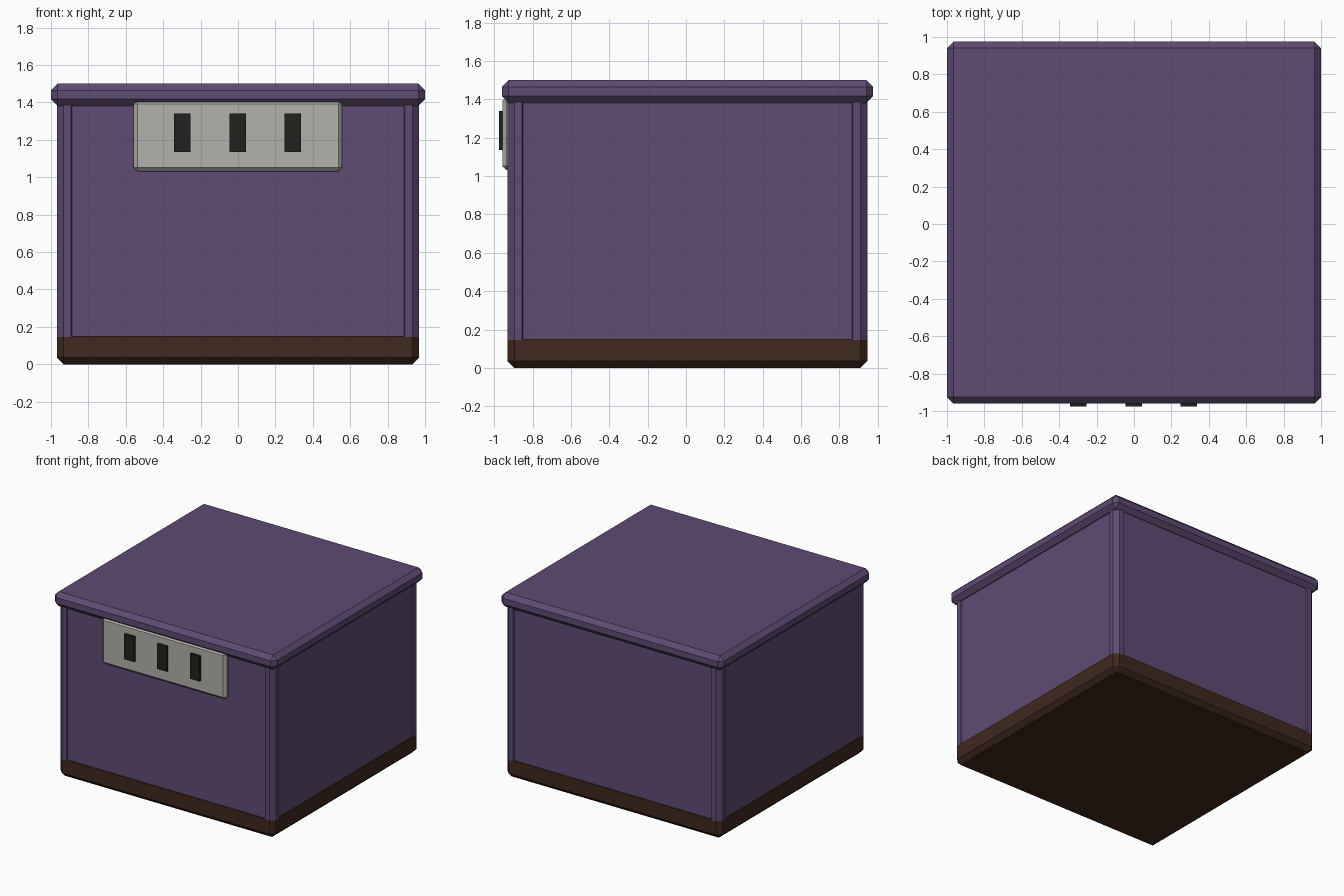
import bpy, bmesh

if "Cube" in bpy.data.objects:
    bpy.data.objects.remove(bpy.data.objects["Cube"])

CY = 0.0075          # box centre in y (front plate makes it slightly off centre)
HX, HY = 0.968, 0.9375
C = 0.035            # chamfer size


def material(name, rgb):
    m = bpy.data.materials.new(name)
    m.diffuse_color = (*rgb, 1)
    m.use_nodes = True
    m.node_tree.nodes["Principled BSDF"].inputs["Base Color"].default_value = m.diffuse_color
    return m


PURPLE = material("purple", (0.115, 0.070, 0.175))
BROWN = material("brown", (0.050, 0.021, 0.013))
GREY = material("plate_grey", (0.45, 0.44, 0.41))
BLACK = material("dark", (0.015, 0.015, 0.014))


def finish(name, bm, mat):
    bmesh.ops.recalc_face_normals(bm, faces=bm.faces)
    me = bpy.data.meshes.new(name)
    bm.to_mesh(me)
    bm.free()
    me.materials.append(mat)
    ob = bpy.data.objects.new(name, me)
    bpy.context.collection.objects.link(ob)
    return ob


def box(name, lo, hi, mat, bevel=0, keep=lambda e: True):
    """Box from corner lo to corner hi; edges passing keep() are chamfered."""
    bm = bmesh.new()
    bmesh.ops.create_cube(bm, size=1)
    for v in bm.verts:
        v.co = [(a + b) / 2 + c * (b - a) for a, b, c in zip(lo, hi, v.co)]
    if bevel:
        bmesh.ops.bevel(bm, geom=[e for e in bm.edges if keep(e)], offset=bevel,
                        segments=1, affect='EDGES', profile=0.5)
    return finish(name, bm, mat)


# Body: outline with chamfered corner posts and slightly recessed wall panels
W, D = 0.075, 0.01
quarter = [(HX - D, HY - W - D / 2), (HX, HY - W), (HX, HY - C),
           (HX - C, HY), (HX - W, HY), (HX - W - D / 2, HY - D)]
outline = []
for sx, sy in ((1, 1), (-1, 1), (-1, -1), (1, -1)):
    pts = [(sx * x, sy * y + CY) for x, y in quarter]
    outline += pts if sx * sy > 0 else pts[::-1]
bm = bmesh.new()
face = bm.faces.new([bm.verts.new((x, y, 0.145)) for x, y in outline])
top = bmesh.ops.extrude_face_region(bm, geom=[face])["geom"]
bmesh.ops.translate(bm, vec=(0, 0, 1.25),
                    verts=[g for g in top if isinstance(g, bmesh.types.BMVert)])
finish("body", bm, PURPLE)

# Base skirt: chamfered everywhere except around its top
box("base", (-HX, CY - HY, 0), (HX, CY + HY, 0.15), BROWN, C,
    lambda e: min(v.co.z for v in e.verts) < 0.1)

# Overhanging lid
box("lid", (-1, CY - HY - 0.03, 1.382), (1, CY + HY + 0.03, 1.5), PURPLE, C)

# Front plate: chamfered around its front
box("front_plate", (-0.558, -0.957, 1.032), (0.556, -0.90, 1.412), GREY, 0.02,
    lambda e: min(v.co.y for v in e.verts) < -0.93)

# Three dark slots on the plate
for i, x in enumerate((-0.297, -0.002, 0.293)):
    box(f"slot_{i + 1}", (x - 0.044, -0.975, 1.135), (x + 0.044, -0.94, 1.34), BLACK)
